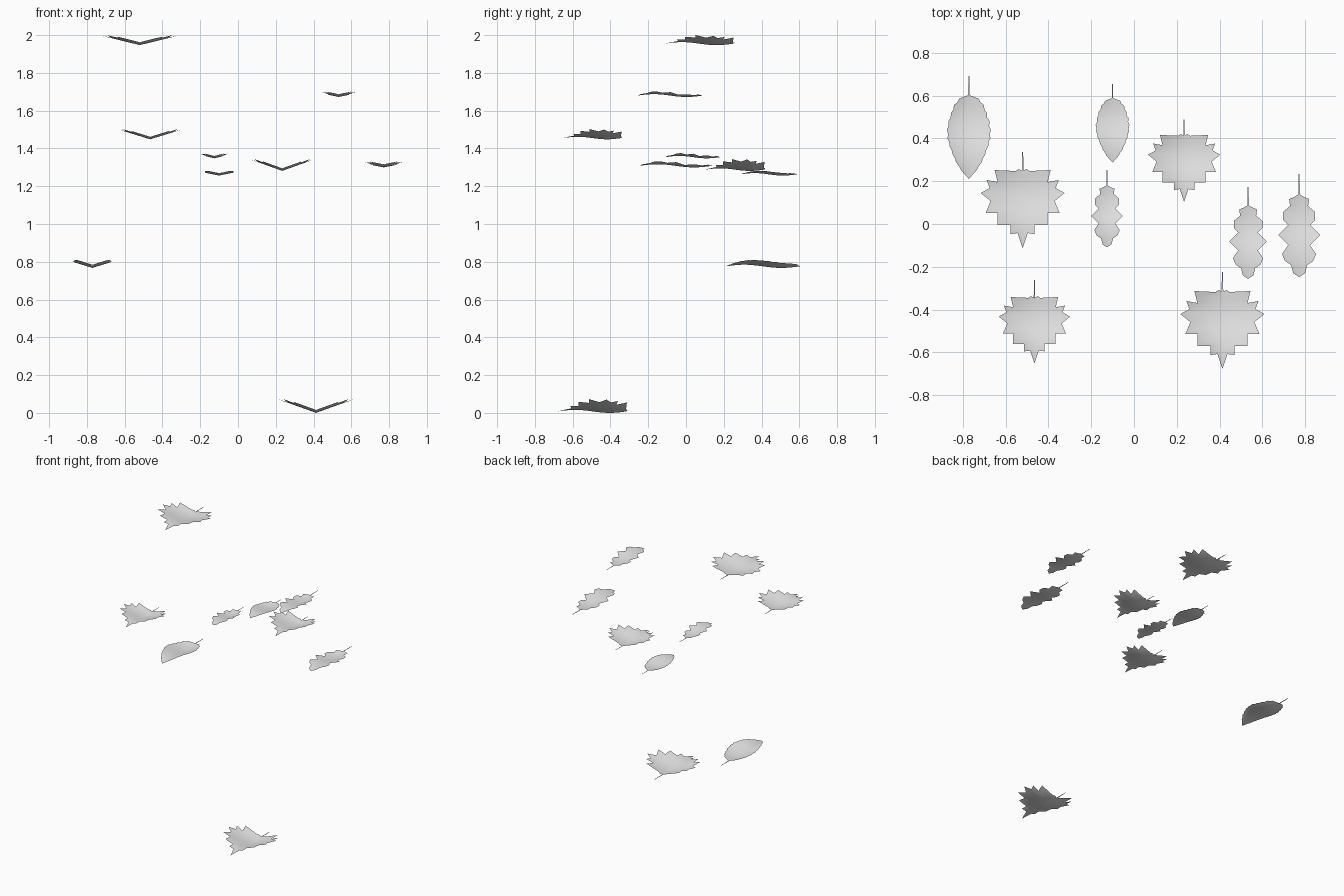
import bpy, bmesh, math
from mathutils import Vector

if "Cube" in bpy.data.objects:
    bpy.data.objects.remove(bpy.data.objects["Cube"])

UNIT = 1 / 214   # outline units to model units

grey = bpy.data.materials.new("leaf_grey")
grey.use_nodes = True
grey.diffuse_color = (0.8, 0.8, 0.8, 1)
grey.node_tree.nodes["Principled BSDF"].inputs["Base Color"].default_value = (0.8, 0.8, 0.8, 1)
grey.use_backface_culling = False

# Half outlines: (distance from midrib, distance from stem base towards tip)
LOBED = [(0, 1), (4, -1), (7, 1), (28, 0), (25, 12), (36, 10), (33, 18), (42, 23),
         (32, 31), (37, 43), (25, 43), (25, 55), (12, 55), (12, 64), (5, 63), (0, 78)]
WAVY = [(0, 0), (5, 3), (10, 5), (9, 12), (16, 18), (16, 26), (11, 31), (21, 41),
        (11, 51), (17, 60), (14, 67), (8, 71), (6, 79), (0, 83)]
OVAL = [(0, 0), (10, 4), (15, 10), (18, 18), (20.5, 26), (22, 35), (21.5, 43),
        (19.5, 51), (16.5, 59), (13, 67), (8, 75), (0, 84)]


def serrate(pts, depth):
    """Add a small notch between neighbouring edge points."""
    out = [pts[0]]
    for a, b in zip(pts, pts[1:]):
        if a[0] and b[0]:
            out.append(((a[0] + b[0]) / 2 - depth, a[1] * 0.4 + b[1] * 0.6))
        out.append(b)
    return out


def leaf(name, half, size, x, y, z, fold, stem):
    s = UNIT * size
    length = half[-1][1] * s
    bm = bmesh.new()
    # Blade: two mirrored halves meeting at the midrib
    for side in (1, -1):
        bm.faces.new([bm.verts.new((side * px * s, -py * s, 0)) for px, py in half[::side]])
    cuts = 14
    for i in range(1, cuts):
        bmesh.ops.bisect_plane(bm, geom=bm.verts[:] + bm.edges[:] + bm.faces[:],
                               plane_co=Vector((0, -length * i / cuts, 0)),
                               plane_no=Vector((0, 1, 0)), dist=1e-6)
    bmesh.ops.remove_doubles(bm, verts=bm.verts, dist=1e-5)
    # Fold along the midrib and a gentle wave along the length
    for v in bm.verts:
        u = min(1 + v.co.y / length, 1)
        v.co.z = fold * abs(v.co.x) + 0.022 * length * math.sin(2 * math.pi * u)
    # Flat stem
    w = 0.004 * size
    bm.faces.new([bm.verts.new(c) for c in
                  ((-w, -w, 0), (w, -w, 0), (w * 0.6, stem * s, 0), (-w * 0.6, stem * s, 0))])
    bmesh.ops.triangulate(bm, faces=bm.faces)
    bm.normal_update()
    for f in bm.faces:
        f.smooth = True
        if f.normal.z < 0:
            f.normal_flip()
    mesh = bpy.data.meshes.new(name)
    bm.to_mesh(mesh)
    bm.free()
    mesh.materials.append(grey)
    ob = bpy.data.objects.new(name, mesh)
    ob.location = (x, y, z)
    bpy.context.collection.objects.link(ob)


# Lobed leaves
leaf("lobed_leaf_top", LOBED, 1.0, -0.52, 0.252, 1.955, 0.245, 18)
leaf("lobed_leaf_bottom", LOBED, 1.0, 0.413, -0.313, 0.008, 0.36, 19)
leaf("lobed_leaf_front", LOBED, 0.85, -0.465, -0.341, 1.455, 0.31, 20)
leaf("lobed_leaf_back", LOBED, 0.86, 0.234, 0.416, 1.288, 0.36, 18)

# Wavy-edged leaves
leaf("wavy_leaf_high", WAVY, 0.89, 0.533, 0.089, 1.68, 0.21, 20)
leaf("wavy_leaf_side", WAVY, 1.0, 0.771, 0.14, 1.308, 0.2, 20)
leaf("wavy_leaf_middle", WAVY, 0.75, -0.126, 0.182, 1.354, 0.25, 20)

# Oval serrated leaves
oval = serrate(OVAL, 1.0)
leaf("oval_leaf_low", oval, 1.0, -0.771, 0.603, 0.776, 0.31, 19)
leaf("oval_leaf_back", oval, 0.77, -0.1, 0.589, 1.263, 0.2, 18)
